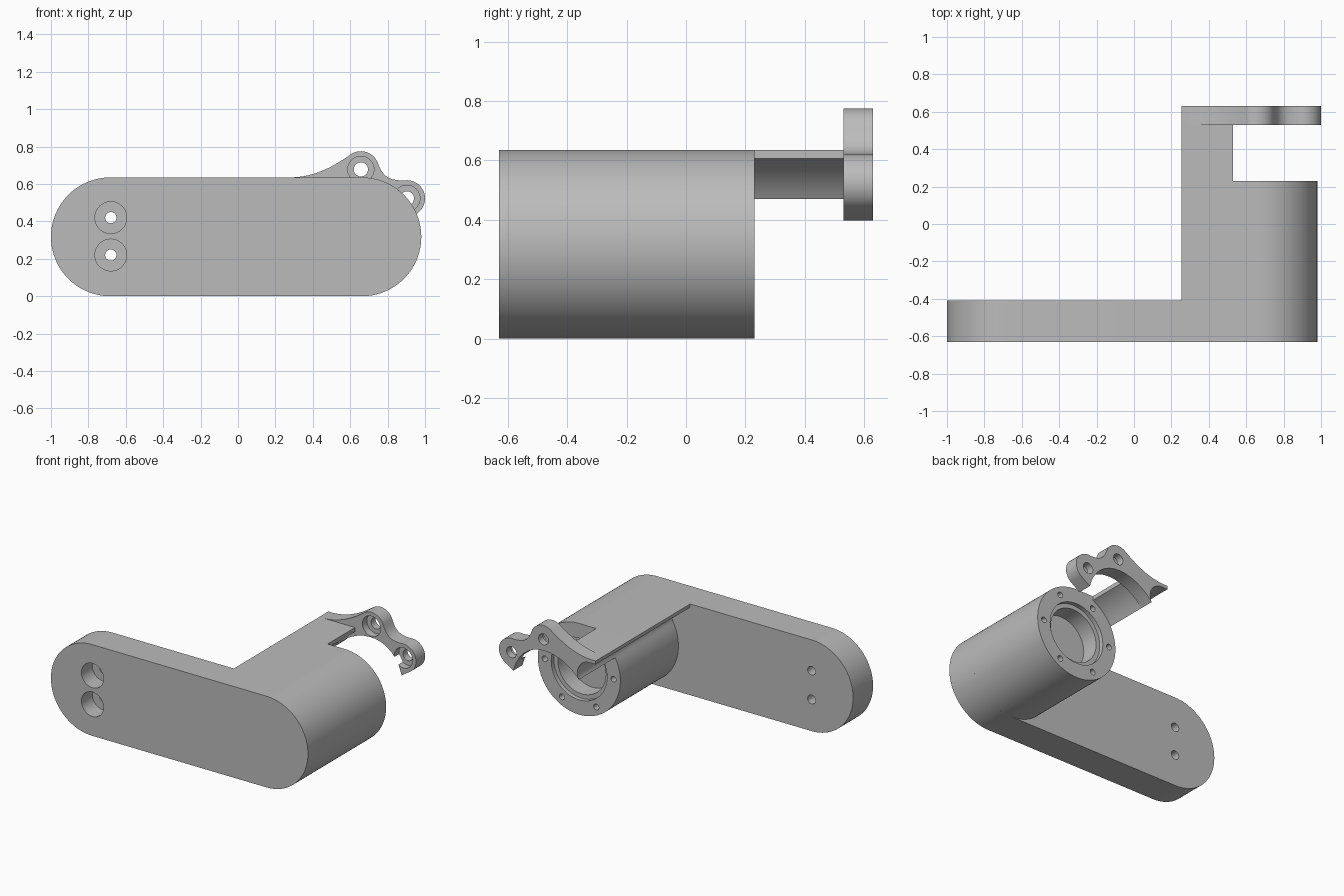
import bpy, bmesh, math
from mathutils import Vector
from mathutils.geometry import interpolate_bezier

old = bpy.data.objects.get("Cube")
if old:
    bpy.data.objects.remove(old, do_unlink=True)

grey = bpy.data.materials.new("plain_grey")
grey.use_nodes = True
COLOUR = (0.5, 0.5, 0.5, 1)
grey.diffuse_color = COLOUR
grey.node_tree.nodes["Principled BSDF"].inputs["Base Color"].default_value = COLOUR

R = 0.3175                # end radius of arm and housing
CX, CZ = 0.6625, 0.3175   # housing axis
TOP = 2 * R
FRONT, ARM_BACK, HOUSING_BACK, FLANGE_FRONT, BACK = -0.63, -0.41, 0.23, 0.53, 0.63
TANGENT = 151.2           # angle where the fillet leaves the housing


def arc(x, z, r, start, end, step=3):
    n = max(2, round(abs(end - start) / step))
    angles = [math.radians(start + (end - start) * i / n) for i in range(n + 1)]
    return [(x + r * math.cos(a), z + r * math.sin(a)) for a in angles]


def bend(a, b, c, d, n=14):
    """Curve between two points, without its end points."""
    pts = interpolate_bezier(*[Vector((p[0], p[1], 0)) for p in (a, b, c, d)], n)
    return [(p.x, p.y) for p in pts[1:-1]]


def prism(name, profile, y0, y1):
    """Extrude an x-z profile from y0 to y1."""
    bm = bmesh.new()
    face = bm.faces.new([bm.verts.new((x, y0, z)) for x, z in profile])
    ext = bmesh.ops.extrude_face_region(bm, geom=[face])
    verts = [v for v in ext["geom"] if isinstance(v, bmesh.types.BMVert)]
    bmesh.ops.translate(bm, verts=verts, vec=(0, y1 - y0, 0))
    bmesh.ops.recalc_face_normals(bm, faces=bm.faces)
    mesh = bpy.data.meshes.new(name)
    bm.to_mesh(mesh)
    bm.free()
    mesh.materials.append(grey)
    ob = bpy.data.objects.new(name, mesh)
    bpy.context.collection.objects.link(ob)
    return ob


def drill(ob, x, z, r, y0, y1):
    """Cut a round hole along y."""
    cutter = prism("cutter", arc(x, z, r, 0, 360, 7.5)[:-1], y0, y1)
    cutter.hide_render = True
    mod = ob.modifiers.new("hole", 'BOOLEAN')
    mod.operation, mod.solver, mod.object = 'DIFFERENCE', 'EXACT', cutter
    bpy.context.view_layer.objects.active = ob
    bpy.ops.object.modifier_apply(modifier=mod.name)
    bpy.data.objects.remove(cutter, do_unlink=True)


# Arm plate with two counterbored holes
arm = prism("arm_plate", arc(CX, CZ, R, 90, -90) + arc(-CX - 0.02, CZ, R, 270, 90),
            FRONT, ARM_BACK)
for z in (0.22, 0.42):
    drill(arm, -0.68, z, 0.085, FRONT - 0.1, FRONT + 0.12)
    drill(arm, -0.68, z, 0.03, FRONT - 0.1, ARM_BACK + 0.1)

# Round housing with filleted shoulder, stepped bore and bolt circle
shoulder = arc(0.301, 0.516, 0.095, TANGENT - 180, 90, 6) + [(0.255, 0.611), (0.255, TOP)]
housing = prism("housing", arc(CX, CZ, R, 90, TANGENT - 360) + shoulder[1:],
                ARM_BACK, HOUSING_BACK)
drill(housing, CX, CZ, 0.215, HOUSING_BACK - 0.03, HOUSING_BACK + 0.1)
drill(housing, CX, CZ, 0.185, HOUSING_BACK - 0.15, HOUSING_BACK + 0.1)
for k in range(6):
    a = math.radians(60 * k)
    drill(housing, CX + 0.265 * math.cos(a), CZ + 0.265 * math.sin(a), 0.02,
          HOUSING_BACK - 0.1, HOUSING_BACK + 0.1)

# Rib bridging housing and flange
rib = prism("rib", arc(CX, CZ, R, 114.7, TANGENT) + shoulder[1:] + [(0.53, TOP)],
            HOUSING_BACK, FLANGE_FRONT)

# Flange with two rounded lobes
LOBES = [(0.657, 0.678), (0.903, 0.523)]
lobe_a = arc(*LOBES[0], 0.097, 125, 22, 6)
lobe_b = arc(*LOBES[1], 0.097, 100, -55, 6)
lead = (0.29, TOP)
tip = (0.89, 0.398)
root = shoulder[0]
outline = shoulder + [lead]
outline += bend(lead, (0.42, 0.64), (0.52, 0.70), lobe_a[0]) + lobe_a
outline += bend(lobe_a[-1], (0.775, 0.635), (0.81, 0.62), lobe_b[0]) + lobe_b
outline += [tip] + bend(tip, (0.82, 0.66), (0.54, 0.65), root)
flange = prism("flange", outline, FLANGE_FRONT, BACK)
for x, z in LOBES:
    drill(flange, x, z, 0.07, FLANGE_FRONT - 0.1, FLANGE_FRONT + 0.05)
    drill(flange, x, z, 0.038, FLANGE_FRONT - 0.1, BACK + 0.1)

# Smooth the curved walls, keep the edges crisp
bpy.ops.object.select_all(action='DESELECT')
for ob in (arm, housing, rib, flange):
    ob.select_set(True)
bpy.context.view_layer.objects.active = arm
bpy.ops.object.shade_smooth_by_angle(angle=math.radians(25))
